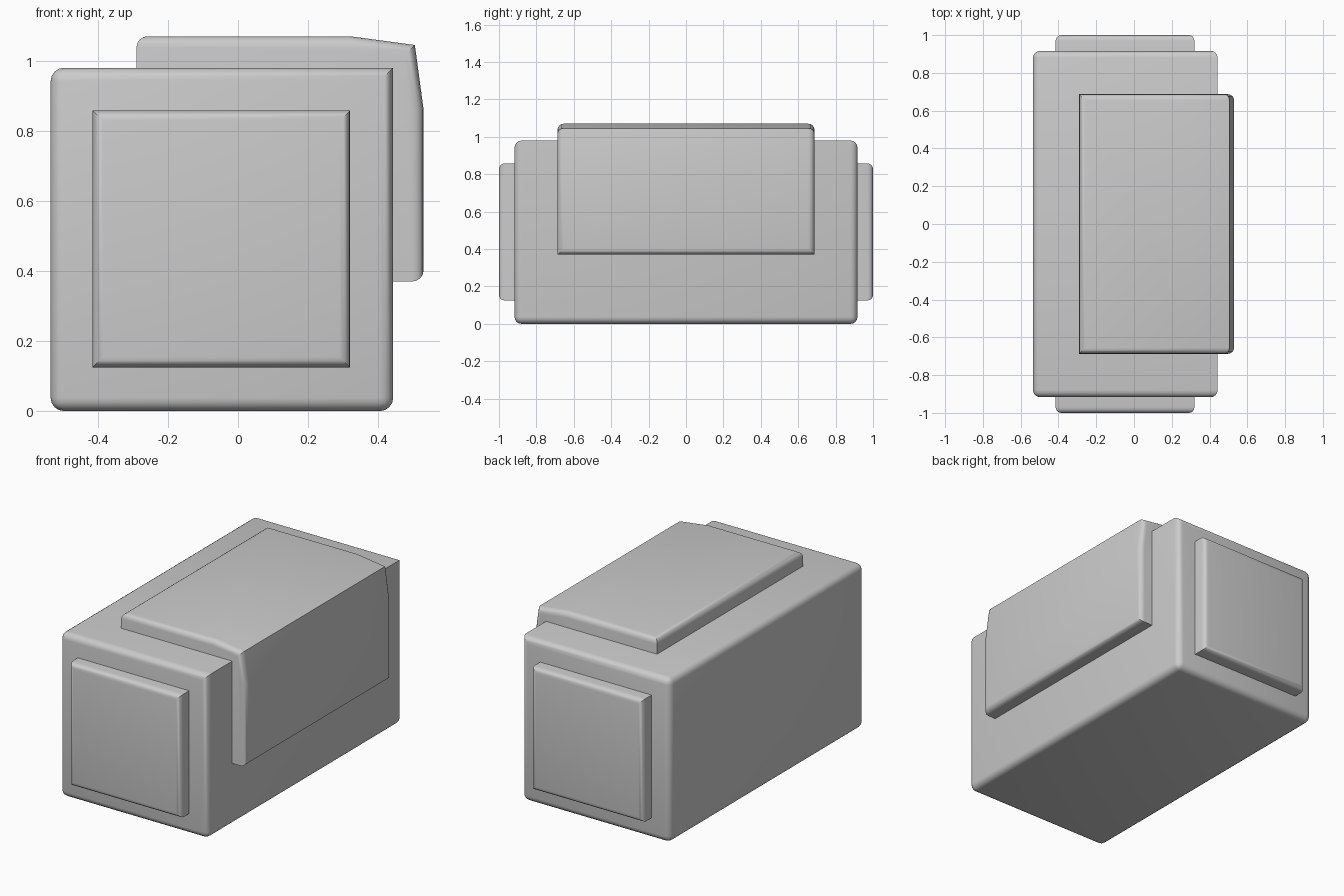
import bpy, bmesh

if "Cube" in bpy.data.objects:
    bpy.data.objects.remove(bpy.data.objects["Cube"])


def prism(name, profile, y0, y1, radius, rounded):
    """Extrude an xz profile along y and round the edges chosen by rounded(a, b)."""
    bm = bmesh.new()
    front = [bm.verts.new((x, y0, z)) for x, z in profile]
    back = [bm.verts.new((x, y1, z)) for x, z in profile]
    bm.faces.new(front)
    bm.faces.new(back[::-1])
    n = len(profile)
    for i in range(n):
        j = (i + 1) % n
        bm.faces.new((front[i], back[i], back[j], front[j]))
    bmesh.ops.recalc_face_normals(bm, faces=bm.faces)
    edges = [e for e in bm.edges if rounded(e.verts[0].co, e.verts[1].co)]
    bmesh.ops.bevel(bm, geom=edges, offset=radius, offset_type='OFFSET',
                    segments=4, profile=0.5, affect='EDGES', clamp_overlap=True)
    bmesh.ops.recalc_face_normals(bm, faces=bm.faces)
    mesh = bpy.data.meshes.new(name)
    bm.to_mesh(mesh)
    bm.free()
    obj = bpy.data.objects.new(name, mesh)
    bpy.context.collection.objects.link(obj)
    bpy.ops.object.select_all(action='DESELECT')
    obj.select_set(True)
    bpy.context.view_layer.objects.active = obj
    bpy.ops.object.shade_smooth_by_angle(angle=0.55)
    return obj


def rect(x0, x1, z0, z1):
    return [(x0, z0), (x1, z0), (x1, z1), (x0, z1)]


def near(a, b):
    return abs(a - b) < 0.001


def along_y(a, b):
    return abs(a.y - b.y) > 0.01


# Main block: every edge rounded except the long top right one
prism("main_block", rect(-0.535, 0.443, 0, 0.98), -0.917, 0.917, 0.038,
      lambda a, b: not (along_y(a, b) and a.x > 0.4 and a.z > 0.9))

# Raised plates on both ends: only the outer rim is rounded
for side, name in ((-1, "front_plate"), (1, "back_plate")):
    prism(name, rect(-0.415, 0.32, 0.125, 0.858), side * 0.85, side * 1.0, 0.03,
          lambda a, b: near(abs(a.y), 1) and near(abs(b.y), 1))

# Cover wrapped over the top right corner
cover = [(-0.29, 0.37), (0.53, 0.37), (0.53, 0.86), (0.505, 1.045),
         (0.32, 1.07), (-0.29, 1.07)]


def cover_edge(a, b):
    if along_y(a, b):
        return (a.x < 0) != (a.z < 0.5)   # two free ends of the cover
    outer = lambda v: v.x > 0.5 or v.z > 1.0
    hidden = near(a.z, b.z) and a.z < 0.5 or near(a.x, b.x) and a.x < 0
    return outer(a) and outer(b) and not hidden


def cover_round(a, b):
    if along_y(a, b):
        return near(a.x, -0.29) and a.z > 1 or near(a.x, 0.53) and a.z < 0.5
    return cover_edge(a, b)


prism("corner_cover", cover, -0.687, 0.687, 0.032, cover_round)
